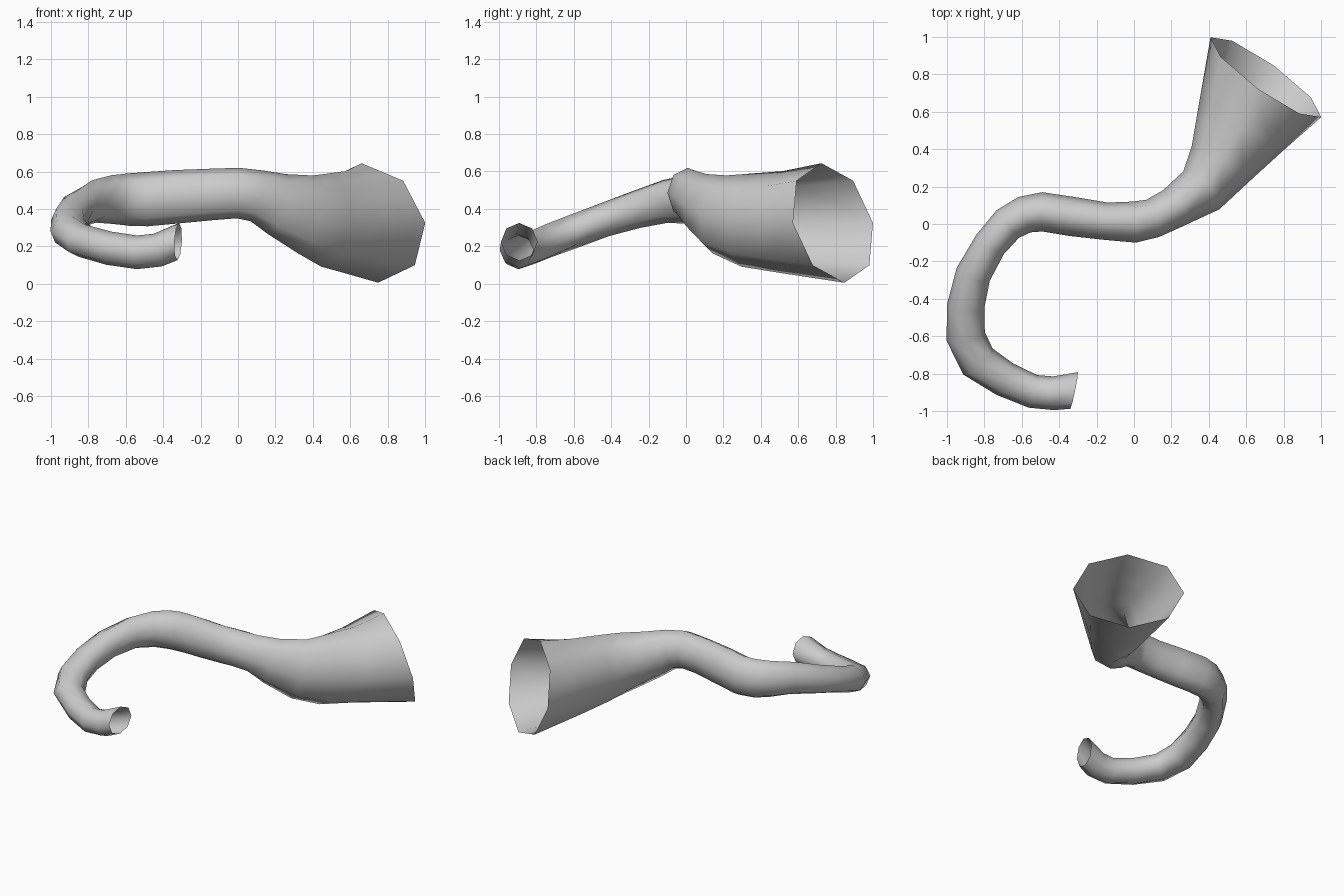
import bpy
import bmesh
import math
from mathutils import Vector

cube = bpy.data.objects.get("Cube")
if cube:
    bpy.data.objects.remove(cube)

SIDES = 8

# Sections along the horn: centre x, y, z, half width, half height
SECTIONS = [
    (-.32, -.89, .225, .10, .10),
    (-.43, -.905, .18, .09, .09),
    (-.54, -.895, .168, .09, .09),
    (-.69, -.83, .19, .095, .09),
    (-.835, -.735, .23, .105, .09),
    (-.9, -.6, .28, .105, .09),
    (-.9, -.44, .34, .10, .09),
    (-.86, -.27, .395, .095, .10),
    (-.77, -.11, .44, .09, .115),
    (-.675, 0, .45, .095, .13),
    (-.585, .05, .45, .10, .14),
    (-.49, .065, .452, .105, .145),
    (-.33, .04, .465, .105, .143),
    (-.15, .015, .477, .10, .138),
    (0, .01, .485, .11, .135),
    (.1, .03, .47, .105, .14),
    (.21, .085, .425, .11, .17),
    (.36, .18, .37, .14, .215),
    (.46, .32, .34, .18, .25),
    (.57, .51, .33, .255, .272),
    (.705, .785, .325, .365, .328),
]
START_DIRECTION = Vector((-.97, .2, .05))
BELL_DIRECTION = Vector((.57, .79, .23))


def make_material(name, colour):
    mat = bpy.data.materials.new(name)
    mat.use_nodes = True
    mat.diffuse_color = colour
    mat.node_tree.nodes["Principled BSDF"].inputs["Base Color"].default_value = colour
    return mat


def section_direction(i, centres):
    if i == 0:
        return START_DIRECTION.normalized()
    if i == len(centres) - 1:
        return BELL_DIRECTION.normalized()
    before = (centres[i] - centres[i - 1]).normalized()
    after = (centres[i + 1] - centres[i]).normalized()
    return (before + after).normalized()


def add_ring(bm, centre, direction, half_width, half_height):
    side = direction.cross(Vector((0, 0, 1))).normalized()
    up = side.cross(direction)
    ring = []
    for k in range(SIDES):
        angle = math.tau * k / SIDES
        offset = side * half_width * math.cos(angle) + up * half_height * math.sin(angle)
        ring.append(bm.verts.new(centre + offset))
    return ring


# Open tube swept from the small mouth to the flared bell
bm = bmesh.new()
centres = [Vector(s[:3]) for s in SECTIONS]
rings = [add_ring(bm, c, section_direction(i, centres), *SECTIONS[i][3:])
         for i, c in enumerate(centres)]
for first, second in zip(rings, rings[1:]):
    for k in range(SIDES):
        n = (k + 1) % SIDES
        face = bm.faces.new((first[k], first[n], second[n], second[k]))
        face.smooth = True
# Face outwards
bm.normal_update()
probe = bm.faces[:][0]
if probe.normal.dot(probe.calc_center_median() - (centres[0] + centres[1]) / 2) < 0:
    bmesh.ops.reverse_faces(bm, faces=bm.faces[:])

mesh = bpy.data.meshes.new("curved_horn")
bm.to_mesh(mesh)
bm.free()
horn = bpy.data.objects.new("curved_horn", mesh)
bpy.context.collection.objects.link(horn)
mesh.materials.append(make_material("plain grey", (.6, .6, .6, 1)))
